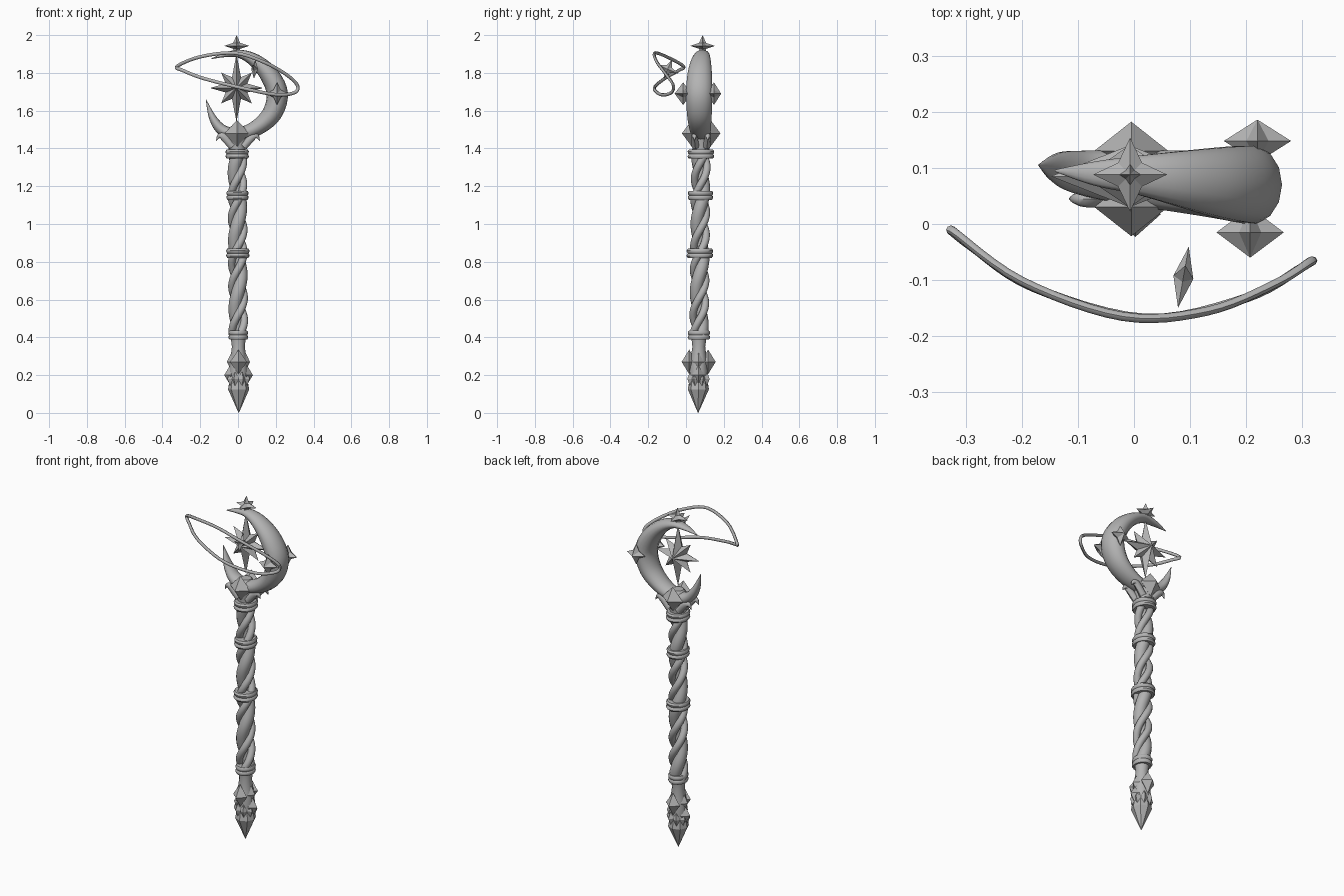
import bpy, bmesh, math
from mathutils import Vector, Matrix

cube = bpy.data.objects.get("Cube")
if cube:
    bpy.data.objects.remove(cube, do_unlink=True)

mat = bpy.data.materials.new("light_grey")
mat.use_nodes = True
GREY = (0.45, 0.45, 0.45, 1)
mat.diffuse_color = GREY
mat.node_tree.nodes["Principled BSDF"].inputs["Base Color"].default_value = GREY


def axis(z, x=0.0, y=0.0):
    """Point beside the slightly leaning shaft axis."""
    return Vector((0.004 - 0.006 * z + x, 0.064 + 0.011 * z + y, z))


def finish(name, bm, smooth):
    bmesh.ops.recalc_face_normals(bm, faces=bm.faces[:])
    mesh = bpy.data.meshes.new(name)
    bm.to_mesh(mesh)
    bm.free()
    mesh.materials.append(mat)
    obj = bpy.data.objects.new(name, mesh)
    bpy.context.collection.objects.link(obj)
    if smooth:
        bpy.ops.object.select_all(action='DESELECT')
        obj.select_set(True)
        bpy.context.view_layer.objects.active = obj
        bpy.ops.object.shade_smooth_by_angle(angle=math.radians(45))
    return obj


def skin(name, loops, smooth=True):
    """Bridge successive vertex loops and cap both ends."""
    bm = bmesh.new()
    rings = [[bm.verts.new(p) for p in loop] for loop in loops]
    n = len(rings[0])
    for a, b in zip(rings, rings[1:]):
        for i in range(n):
            j = (i + 1) % n
            bm.faces.new((a[i], a[j], b[j], b[i]))
    bm.faces.new(rings[0])
    bm.faces.new(rings[-1])
    return finish(name, bm, smooth)


def lathe(name, profile, sides=20, depth=1.0, smooth=True):
    turn = [math.tau * i / sides for i in range(sides)]
    return skin(name, [[axis(z, r * math.cos(t), r * depth * math.sin(t)) for t in turn]
                       for r, z in profile], smooth)


def spline(rows, steps=5, closed=False):
    """Catmull-Rom interpolation of rows of any length."""
    rows = [Vector(r) for r in rows]
    n = len(rows)
    pick = (lambda i: rows[i % n]) if closed else (lambda i: rows[max(0, min(n - 1, i))])
    out = []
    for i in range(n if closed else n - 1):
        a, b, c, d = (pick(i + k) for k in (-1, 0, 1, 2))
        for s in range(steps):
            t = s / steps
            out.append(0.5 * (2 * b + (c - a) * t + (2 * a - 5 * b + 4 * c - d) * t ** 2
                              + (3 * b - a - 3 * c + d) * t ** 3))
    out.append(rows[0] if closed else rows[-1])
    return out


def tube(name, rows, sides=10, closed=False):
    """Sweep an ellipse along rows of x, y, z, in-plane radius, depth radius."""
    pts = [Vector(r[:3]) for r in rows]
    loops = []
    for i, r in enumerate(rows):
        before = pts[i - 1] if i else (pts[-2] if closed else pts[0])
        after = pts[i + 1] if i + 1 < len(pts) else (pts[1] if closed else pts[-1])
        tan = (after - before).normalized()
        side = tan.cross(Vector((0, 1, 0))).normalized()
        up = side.cross(tan)
        loops.append([pts[i] + side * r[3] * math.cos(math.tau * k / sides)
                      + up * r[4] * math.sin(math.tau * k / sides) for k in range(sides)])
    return skin(name, loops)


def star(name, centre, tips, inner, thick, turn=None):
    """Star in the xz plane with a raised point on both faces."""
    bm = bmesh.new()
    n = 2 * len(tips)
    rim = []
    for i in range(n):
        r = inner if i % 2 else tips[i // 2]
        t = math.tau * i / n
        rim.append(bm.verts.new((r * math.sin(t), 0, r * math.cos(t))))
    for s in (-1, 1):
        apex = bm.verts.new((0, s * thick, 0))
        for i in range(n):
            bm.faces.new((rim[i], rim[(i + 1) % n], apex))
    move = Matrix.Translation(centre) @ (turn or Matrix())
    bmesh.ops.transform(bm, matrix=move, verts=bm.verts[:])
    return finish(name, bm, False)


def gem(name, centre, size, turn=0.0):
    """Eight-sided diamond stud."""
    bm = bmesh.new()
    bmesh.ops.create_cone(bm, segments=4, radius1=1, radius2=0, depth=1,
                          matrix=Matrix.Translation((0, 0, 0.5)))
    bmesh.ops.mirror(bm, geom=bm.verts[:] + bm.edges[:] + bm.faces[:], axis='Z', merge_dist=0.001)
    inside = [f for f in bm.faces if len(f.verts) == 4]
    bmesh.ops.delete(bm, geom=inside, context='FACES_ONLY')
    # Put the four waist corners on the axes
    waist = [v for v in bm.verts if abs(v.co.z) < 0.01]
    spin = -math.atan2(waist[0].co.y, waist[0].co.x)
    move = (Matrix.Translation(centre) @ Matrix.Rotation(turn, 4, 'Z')
            @ Matrix.Diagonal((*size, 1)) @ Matrix.Rotation(spin, 4, 'Z'))
    bmesh.ops.transform(bm, matrix=move, verts=bm.verts[:])
    return finish(name, bm, False)


# Pointed foot with its scales and studs
lathe("foot_point", [(0.001, 0), (0.056, 0.125), (0.05, 0.16), (0.04, 0.2)], 8, smooth=False)
lathe("foot_neck", [(0.045, 0.16), (0.05, 0.22), (0.042, 0.29), (0.034, 0.35), (0.04, 0.4)], 12)
for i in range(8):
    a = math.tau * (i + 0.5) / 8
    gem("foot_scale", axis(0.18, 0.042 * math.cos(a), 0.042 * math.sin(a)), (0.022, 0.022, 0.055), a)
for s in (-1, 1):
    gem("foot_stud", axis(0.27, 0, s * 0.05), (0.045, 0.04, 0.065))
    gem("foot_side_stud", axis(0.2, s * 0.04), (0.036, 0.035, 0.06))
    gem("foot_upper_stud", axis(0.27, s * 0.035), (0.026, 0.03, 0.055))

# Twisted shaft: one thick strand and two thin ones
for name, phase, swing, radius in (("thick_strand", 0, 0.017, 0.034),
                                   ("thin_strand", 2.1, 0.032, 0.02),
                                   ("thin_strand", 4.2, 0.032, 0.02)):
    rows = []
    for i in range(91):
        z = 0.4 + i * 0.011
        a = phase + math.tau * (z - 0.73) / 0.36
        rows.append((*axis(z, swing * math.cos(a), swing * math.sin(a)), radius, radius))
    tube(name, rows, 12)

# Double-lobed rings on the shaft
for z, r in ((0.412, 0.052), (0.845, 0.062), (1.152, 0.059), (1.37, 0.062)):
    h = 0.024
    lathe("shaft_ring", [(0.03, z - h), (r * 0.9, z - h), (r, z - h * 0.6), (r * 0.97, z - h * 0.2),
                         (r * 0.9, z), (r * 0.97, z + h * 0.2), (r, z + h * 0.6),
                         (r * 0.9, z + h), (0.03, z + h)], 20, 1.14)

# Collar under the crescent, with diamonds and thorns
lathe("collar", [(0.046, 1.38), (0.044, 1.41), (0.058, 1.45), (0.06, 1.48), (0.03, 1.52)], 12)
for s in (-1, 1):
    gem("collar_diamond", axis(1.48, 0, s * 0.05), (0.066, 0.052, 0.07))
    for d in (-1, 1):
        tube("collar_thorn", spline([(s * 0.03, 0.08 + d * 0.03, 1.41, 0.02, 0.02),
                                     (s * 0.075, 0.08 + d * 0.035, 1.46, 0.02, 0.016),
                                     (s * 0.1, 0.08 + d * 0.035, 1.465, 0.012, 0.012),
                                     (s * 0.115, 0.08 + d * 0.035, 1.44, 0.001, 0.001)], 4), 8)

# Crescent, thick on its left and thin at both horns
tube("crescent", spline([
    (-0.14, 0.095, 1.875, 0.002, 0.002), (-0.07, 0.09, 1.895, 0.012, 0.022),
    (0.01, 0.087, 1.9, 0.022, 0.036), (0.09, 0.08, 1.865, 0.036, 0.052),
    (0.165, 0.073, 1.79, 0.05, 0.066), (0.208, 0.07, 1.69, 0.056, 0.071),
    (0.18, 0.071, 1.585, 0.052, 0.067), (0.1, 0.075, 1.51, 0.042, 0.058),
    (0, 0.082, 1.475, 0.034, 0.05), (-0.08, 0.09, 1.495, 0.03, 0.042),
    (-0.133, 0.098, 1.56, 0.02, 0.03), (-0.17, 0.105, 1.66, 0.001, 0.001)], 5), 14)

# Stars on the crescent, above it and inside it
star("crescent_front_star", (0.207, -0.015, 1.69), [0.06] * 4, 0.028, 0.045)
star("crescent_back_star", (0.22, 0.148, 1.69), [0.06] * 4, 0.028, 0.038)
flat = Matrix.Rotation(math.pi / 2, 4, 'X')
star("top_star_base", (-0.007, 0.088, 1.943), [0.066] * 4, 0.03, 0.022, flat)
for turn in (0, math.pi / 2):
    star("top_star_spike", (-0.007, 0.088, 1.943), [0.057, 0.03, 0.065, 0.03], 0.018, 0.026,
         Matrix.Rotation(turn, 4, 'Z'))
star("centre_star", (-0.008, 0.085, 1.72), [0.18, 0.115, 0.14, 0.115] * 2, 0.062, 0.055)

# Bent orbit hoop in front, with its small thin star
upper = [(-0.322, 1.835), (-0.2, 1.885), (-0.02, 1.905), (0.13, 1.86), (0.25, 1.795), (0.314, 1.735)]
lower = [(0.298, 1.695), (0.2, 1.685), (0.02, 1.72), (-0.18, 1.77), (-0.29, 1.812)]
hoop = [(x, -0.168 + 1.25 * (x - 0.03) ** 2, z, 0.009, 0.008) for x, z in upper + lower]
tube("orbit_hoop", spline(hoop, 6, True), 8, True)
star("orbit_star", (0.088, -0.095, 1.82), [0.055, 0.06] * 2, 0.022, 0.018,
     Matrix.Rotation(math.radians(80), 4, 'Z') @ Matrix.Rotation(0.4, 4, 'Y'))
